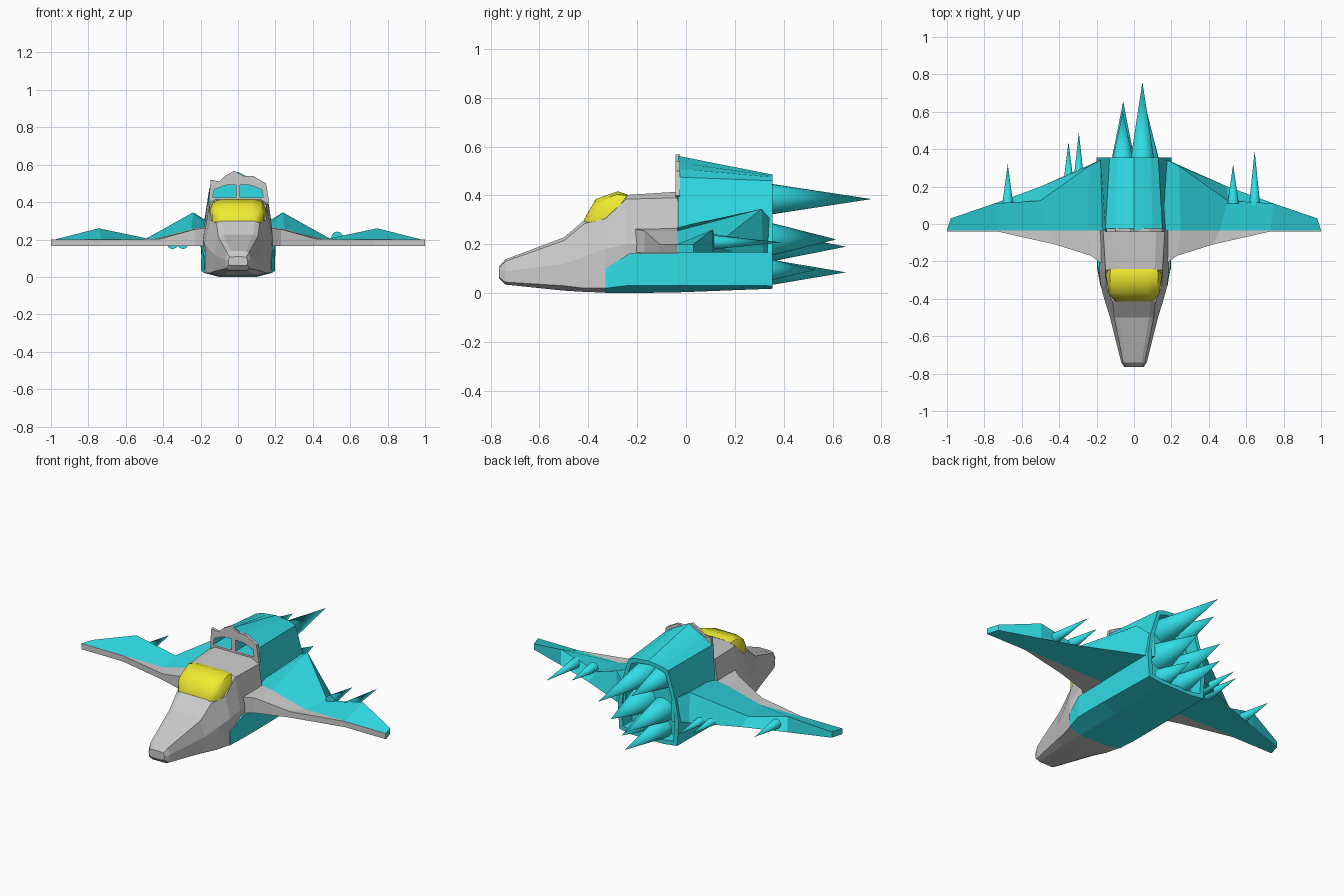
import bpy, bmesh
from mathutils import Vector
from math import radians

if "Cube" in bpy.data.objects:
    bpy.data.objects.remove(bpy.data.objects["Cube"])


def material(name, color):
    m = bpy.data.materials.new(name)
    m.diffuse_color = color
    m.use_nodes = True
    m.node_tree.nodes["Principled BSDF"].inputs["Base Color"].default_value = m.diffuse_color
    return m


CYAN = material("cyan", (0.03, 0.72, 0.79, 1))
YELLOW = material("yellow", (0.86, 0.83, 0.03, 1))


def loft(name, rings, mat=None, mirror=False):
    """Skin equal-length closed rings and cap both ends."""
    bm = bmesh.new()
    vs = [[bm.verts.new(p) for p in r] for r in rings]
    n = len(rings[0])
    for a, b in zip(vs, vs[1:]):
        for i in range(n):
            j = (i + 1) % n
            bm.faces.new((a[i], a[j], b[j], b[i]))
    bm.faces.new(vs[0])
    bm.faces.new(vs[-1])
    bmesh.ops.recalc_face_normals(bm, faces=bm.faces)
    me = bpy.data.meshes.new(name)
    bm.to_mesh(me)
    bm.free()
    ob = bpy.data.objects.new(name, me)
    bpy.context.collection.objects.link(ob)
    if mat:
        me.materials.append(mat)
    if mirror:
        ob.modifiers.new("mirror", 'MIRROR').use_mirror_merge = False
    return ob


def section(y, half):
    """Symmetric cross-section from its right half, listed bottom to top."""
    return [(x, y, z) for x, z in half] + [(-x, y, z) for x, z in reversed(half) if x > 0]


def cut(ob, cutter):
    m = ob.modifiers.new("cut", 'BOOLEAN')
    m.object = cutter
    m.operation = 'DIFFERENCE'
    m.solver = 'EXACT'


def spike(name, x, y0, z, r, y1):
    """Exhaust flame cone pointing backwards."""
    bpy.ops.mesh.primitive_cone_add(vertices=24, radius1=r, radius2=0, depth=y1 - y0,
                                    location=(x, (y0 + y1) / 2, z), rotation=(radians(-90), 0, 0))
    ob = bpy.context.object
    ob.name = name
    ob.data.materials.append(CYAN)
    bpy.ops.object.shade_smooth_by_angle(angle=radians(40))


# Grey nose and cockpit body
loft("nose_body", [section(y, h) for y, h in [
    (-.765, [(.035, .06), (.05, .065), (.052, .09), (.045, .105), (.02, .108)]),
    (-.74, [(.045, .035), (.065, .045), (.068, .09), (.058, .13), (.04, .138)]),
    (-.50, [(.09, .01), (.128, .03), (.128, .12), (.105, .215), (.08, .228)]),
    (-.415, [(.10, .005), (.152, .02), (.155, .15), (.115, .285), (.09, .30)]),
    (-.33, [(.10, .002), (.175, .021), (.178, .18), (.15, .305), (.10, .31)]),
    (-.245, [(.09, .012), (.17, .04), (.188, .20), (.152, .385), (.11, .402)]),
    (-.035, [(.09, .012), (.17, .04), (.19, .20), (.165, .39), (.12, .415)])]])

# Yellow canopy
canopy = loft("canopy", [section(y, h) for y, h in [
    (-.415, [(.10, .27), (.10, .298), (.085, .304), (.05, .306)]),
    (-.37, [(.135, .28), (.135, .335), (.12, .37), (.07, .385)]),
    (-.28, [(.149, .29), (.149, .365), (.13, .405), (.08, .417)]),
    (-.24, [(.147, .29), (.147, .37), (.125, .398), (.08, .404)])]], YELLOW)
bpy.context.view_layer.objects.active = canopy
canopy.select_set(True)
bpy.ops.object.shade_smooth_by_angle(angle=radians(40))

# Cyan belly under the cockpit
loft("belly", [section(y, h) for y, h in [
    (-.33, [(.10, 0), (.177, .02), (.18, .10)]),
    (-.23, [(.10, 0), (.198, .032), (.195, .163)]),
    (-.03, [(.10, .003), (.198, .032), (.195, .163)])]], CYAN)

# Rear shroud with a recessed open back
front = section(-.033, [(.10, .003), (.198, .032), (.195, .165), (.175, .20),
                        (.153, .475), (.10, .51), (.05, .535), (0, .562)])
back = section(.355, [(.10, .018), (.19, .03), (.20, .17), (.18, .30),
                      (.13, .46), (.09, .475), (.05, .48), (0, .485)])
inner = [(x * .87, .355, .25 + (z - .25) * .9) for x, y, z in back]
deep = [(x, .27, z) for x, y, z in inner]
shroud = loft("rear_shroud", [front, back, inner, deep], CYAN)

# Grey intake frame with two openings
outline = [(.13, .38), (.167, .40), (.15, .50), (.08, .54), (.03, .54), (-.02, .567),
           (-.07, .54), (-.10, .51), (-.146, .52), (-.155, .42), (-.14, .38)]
frame = loft("intake_frame", [[(x, y, z) for x, z in outline] for y in (-.042, -.025)])
hole = [(.012, .425), (.135, .425), (.128, .465), (.07, .49), (.012, .492)]
cutter = loft("intake_cutter", [[(x, y, z) for x, z in hole] for y in (-.1, .2)], CYAN, True)
cutter.hide_render = True
cutter.display_type = 'WIRE'
cut(shroud, cutter)
cut(frame, cutter)

# Wings: leading, middle and trailing points per span station, and the lower trailing y
stations = [((.15, -.23, .265), (.15, -.035, .27), (.15, .355, .29), .355),
            ((.23, -.17, .255), (.25, -.035, .255), (.24, .31, .345), .315),
            ((.42, -.11, .202), (.46, -.035, .20), (.50, .125, .20), .20),
            ((.73, -.040, .20), (.73, -.035, .20), (.745, .11, .26), .11),
            ((1.0, -.040, .20), (1.0, -.035, .20), (.98, .03, .20), .03)]
LOW = .166
loft("wing_front", [[l, m, (m[0], m[1], LOW), (l[0], l[1], LOW)] for l, m, t, b in stations],
     None, True)
loft("wing_rear", [[m, t, (t[0], b, LOW), (m[0], m[1], LOW)] for l, m, t, b in stations],
     CYAN, True)

# Main engine flames
for i, (x, z, r, tip) in enumerate([(.045, .385, .07, .76), (-.06, .385, .065, .60),
                                    (.065, .22, .08, .615), (-.058, .19, .07, .655),
                                    (-.057, .085, .06, .655), (.05, .095, .055, .53)]):
    spike(f"engine_flame_{i}", x, .30, z, r, tip)

# Small wing flames
for i, (x, y, z, tip) in enumerate([(-.675, .10, .20, .32), (-.35, .20, .18, .44),
                                    (-.295, .22, .18, .49), (.53, .11, .212, .32),
                                    (.645, .10, .208, .39)]):
    spike(f"wing_flame_{i}", x, y, z, .03, tip)
